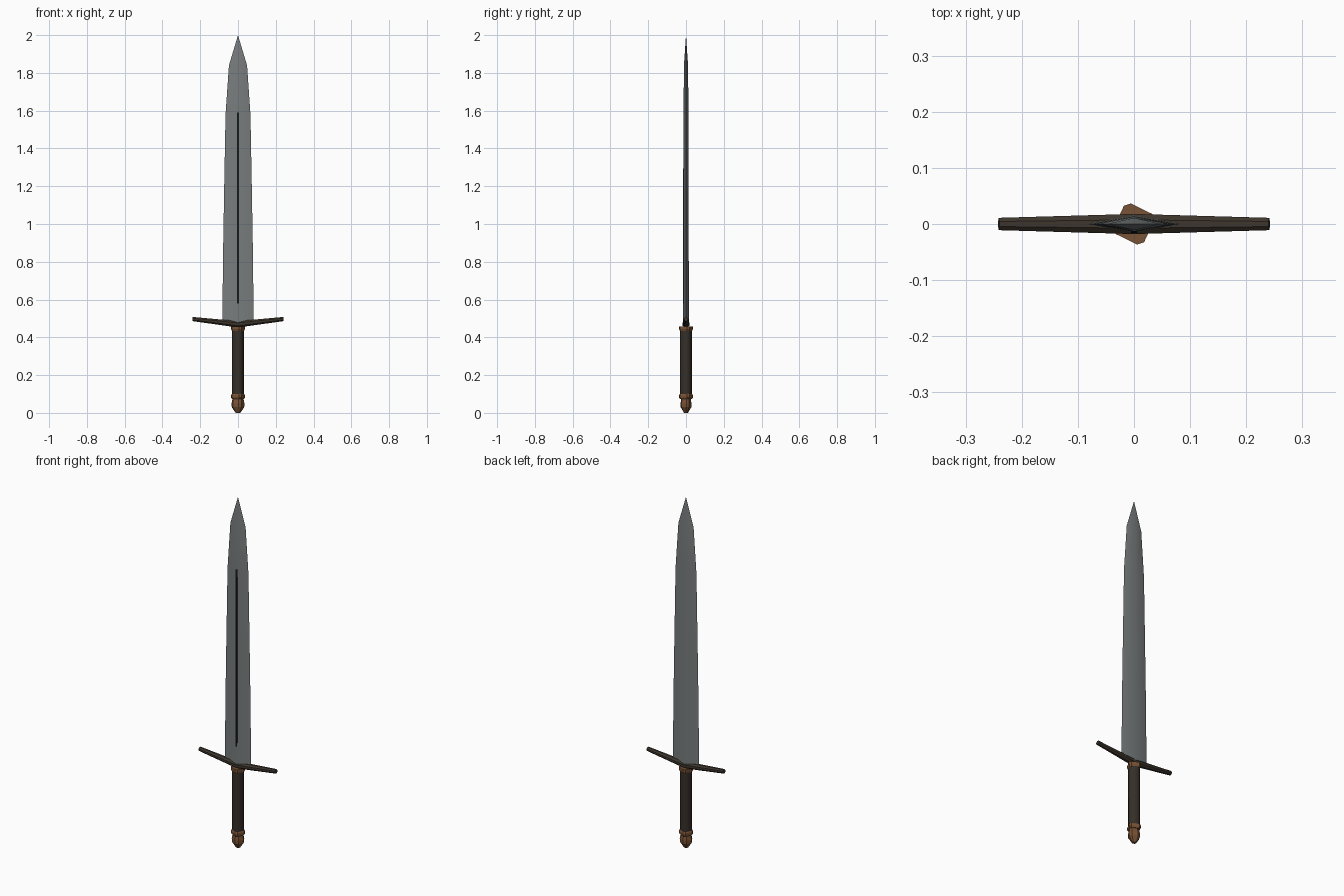
import bpy, bmesh, math

if "Cube" in bpy.data.objects:
    bpy.data.objects.remove(bpy.data.objects["Cube"])


def material(name, rgb):
    m = bpy.data.materials.new(name)
    m.diffuse_color = (*rgb, 1)
    m.use_nodes = True
    m.node_tree.nodes["Principled BSDF"].inputs["Base Color"].default_value = m.diffuse_color
    return m


STEEL = material("steel", (0.19, 0.205, 0.205))
GROOVE = material("dark groove", (0.008, 0.009, 0.009))
IRON = material("dark bronze", (0.048, 0.037, 0.027))
LEATHER = material("dark leather", (0.036, 0.028, 0.021))
COPPER = material("copper", (0.19, 0.085, 0.035))


def loft(name, rings, mat, smooth=None):
    """Skin a list of equal-length rings and cap both ends."""
    bm = bmesh.new()
    vs = [[bm.verts.new(p) for p in r] for r in rings]
    n = len(rings[0])
    for a, b in zip(vs, vs[1:]):
        for i in range(n):
            j = (i + 1) % n
            bm.faces.new((a[i], a[j], b[j], b[i]))
    bm.faces.new(vs[0][::-1])
    bm.faces.new(vs[-1])
    bmesh.ops.remove_doubles(bm, verts=bm.verts, dist=1e-5)
    bmesh.ops.recalc_face_normals(bm, faces=bm.faces)
    me = bpy.data.meshes.new(name)
    bm.to_mesh(me)
    bm.free()
    me.materials.append(mat)
    ob = bpy.data.objects.new(name, me)
    bpy.context.collection.objects.link(ob)
    if smooth:
        bpy.ops.object.select_all(action='DESELECT')
        ob.select_set(True)
        bpy.context.view_layer.objects.active = ob
        bpy.ops.object.shade_smooth_by_angle(angle=math.radians(smooth))
    return ob


def chamfered(r, z, cut=10, turn=19, sy=1.0):
    """Square ring with clipped corners, turned about z."""
    pts = []
    for k in range(4):
        for d in (-cut, cut):
            a = math.radians(turn + 90 * k + d)
            pts.append((r * math.cos(a), sy * r * math.sin(a), z))
    return pts


# Blade: diamond section tapering to the point
sections = [(0.47, 0.083, 0.015), (0.85, 0.079, 0.0145), (1.20, 0.073, 0.014),
            (1.58, 0.066, 0.013), (1.84, 0.048, 0.011), (2.0, 0.0, 0.0)]
loft("blade", [[(-w, 0, z), (0, -t, z), (w, 0, z), (0, t, z)]
               for z, w, t in sections], STEEL, 30)

# Thin dark groove on the front ridge
loft("blade_groove", [[(-0.005, -y, z), (0.005, -y, z), (0.005, -y + 0.004, z),
                       (-0.005, -y + 0.004, z)]
                      for z, y in ((0.58, 0.0158), (1.20, 0.0148), (1.59, 0.0138))], GROOVE)

# Cross guard: octagonal bar, arms rising to the ends
guard = []
for x, zc, hy, hz in ((-0.241, 0.497, 0.011, 0.011), (0, 0.469, 0.018, 0.017),
                      (0.241, 0.497, 0.011, 0.011)):
    ring = []
    for k in range(8):
        a = math.radians(22.5 + 45 * k)
        c, s = math.cos(a) * 1.08, math.sin(a) * 1.08
        lean = 0.1 * hz * s * (-1 if x > 0 else 1 if x < 0 else 0)
        ring.append((x + lean, hy * c, zc + hz * s))
    guard.append(ring)
loft("cross_guard", guard, IRON, 40)

# Grip
loft("grip", [chamfered(0.031, 0.09, 16), chamfered(0.031, 0.455, 16)], LEATHER, 50)

# Collars at the top and bottom of the grip
loft("upper_collar", [chamfered(0.032, 0.432), chamfered(0.037, 0.443),
                      chamfered(0.037, 0.458)], COPPER)
loft("lower_collar", [chamfered(0.032, 0.074), chamfered(0.037, 0.081),
                      chamfered(0.037, 0.094), chamfered(0.032, 0.102)], COPPER)

# Pommel
loft("pommel", [chamfered(r, z, 16, sy=0.86) for r, z in
                ((0.012, 0.0), (0.033, 0.03), (0.034, 0.05), (0.028, 0.08))], COPPER)
